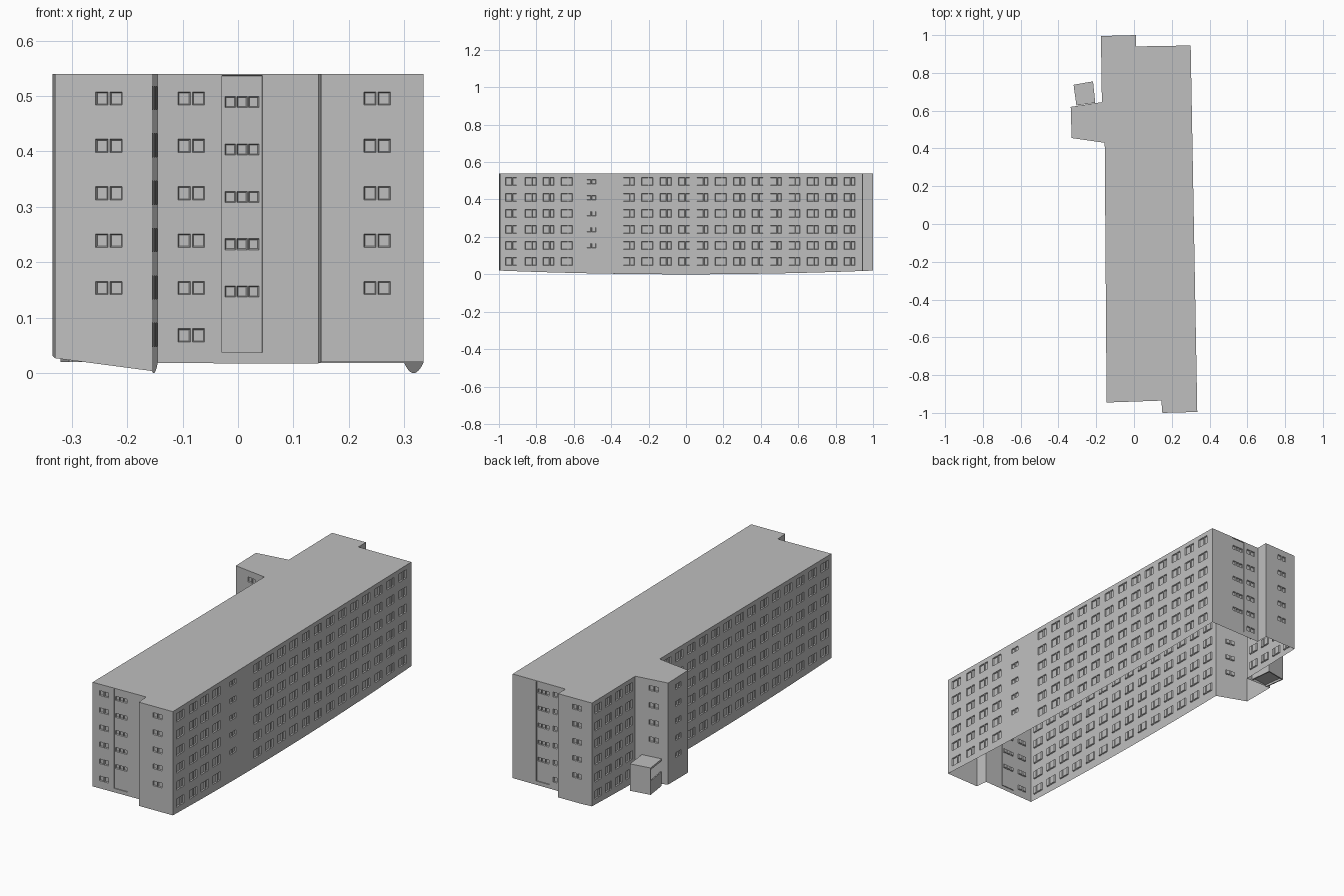
import bpy
import bmesh
from mathutils import Vector

if "Cube" in bpy.data.objects:
    bpy.data.objects.remove(bpy.data.objects["Cube"], do_unlink=True)

TOP = 0.54
FLOOR = 0.0855

concrete = bpy.data.materials.new("concrete_grey")
concrete.use_nodes = True
GREY = (0.52, 0.52, 0.52, 1)
concrete.diffuse_color = GREY
concrete.node_tree.nodes["Principled BSDF"].inputs["Base Color"].default_value = GREY


def finish(bm, name):
    mesh = bpy.data.meshes.new(name)
    bm.to_mesh(mesh)
    bm.free()
    mesh.materials.append(concrete)
    ob = bpy.data.objects.new(name, mesh)
    bpy.context.collection.objects.link(ob)
    return ob


def ground(p):
    """Gently sloping lower edge of the walls."""
    return 0.02 * p.y ** 2 + 0.13 * max(0, -0.155 - p.x)


def wall(name, a, b, windows, panels=()):
    """Wall sheet from a to b with recessed rectangles (u0, u1, z0, z1)."""
    a, b = Vector((*a, 0)), Vector((*b, 0))
    length, axis = (b - a).length, (b - a).normalized()
    rects = list(windows) + list(panels)
    us = sorted({0, round(length, 4)} | {round(v, 4) for r in rects for v in r[:2]})
    zs = sorted({0, TOP} | {round(v, 4) for r in rects for v in r[2:]})
    bm = bmesh.new()
    grid = []
    for u in us:
        p = a + axis * u
        grid.append([bm.verts.new((p.x, p.y, z if z else ground(p))) for z in zs])
    for c0, c1 in zip(grid, grid[1:]):
        for j in range(len(zs) - 1):
            bm.faces.new((c0[j], c1[j], c1[j + 1], c0[j + 1]))

    def recess(group, rim, depth):
        chosen = []
        for f in bm.faces:
            c = f.calc_center_median()
            u = (c - a).dot(axis)
            if any(r[0] < u < r[1] and r[2] < c.z < r[3] for r in group):
                chosen.append(f)
        if chosen:
            bm.normal_update()
            bmesh.ops.inset_region(bm, faces=chosen, thickness=rim, depth=-depth,
                                   use_even_offset=True)

    recess(panels, 0.0005, 0.004)
    recess(windows, 0.002, 0.006)
    return finish(bm, name)


def rows(panes, z0, height, first=0, last=6):
    return [(u0, u1, z0 + FLOOR * i, z0 + FLOOR * i + height)
            for i in range(first, last) for u0, u1 in panes]


def pair(u, first=0):
    """Two small square windows side by side on every floor."""
    return rows([(u, u + 0.022), (u + 0.026, u + 0.048)], 0.056, 0.024, first)


def stairs(u):
    """Triple stairwell windows."""
    return rows([(u + 0.021 * i, u + 0.021 * i + 0.019) for i in range(3)], 0.137, 0.02, 0, 5)


def large(starts, width=0.06):
    """Big two-pane windows on every floor."""
    split = width * 0.58
    panes = [p for s in starts for p in ((s, s + split), (s + split + 0.003, s + width))]
    return rows(panes, 0.048, 0.042)


# Footprint, counter-clockwise from the front left corner
A, B, C, D = (-0.145, -0.945), (0.145, -0.935), (0.15, -1.0), (0.335, -0.995)
E, F, G, H = (0.30, 0.945), (0.01, 0.94), (0.01, 1.0), (-0.175, 0.995)
I, J, K, L = (-0.17, 0.645), (-0.335, 0.62), (-0.33, 0.455), (-0.155, 0.43)

# End walls
wall("front_wall", A, B, pair(0.037) + stairs(0.122), [(0.116, 0.189, 0.037, 0.537)])
wall("front_step", B, C, [])
wall("front_bay", C, D, pair(0.077, 1))
wall("back_wall", E, F, stairs(0.135) + pair(0.222), [(0.129, 0.202, 0.037, 0.537)])
wall("back_step", F, G, [])
wall("back_bay", G, H, pair(0.08, 1))

# Long walls
east = [0.03, 0.135, 0.23, 0.328] + [0.66 + 0.0983 * i for i in range(13)]
wall("left_long_wall", D, E, large(east) + pair(0.465, 1))
wall("right_long_wall", L, A, large([0.03 + 0.097 * i for i in range(14)]))
wall("right_rear_wall", H, I, large([0.025 + 0.083 * i for i in range(4)], 0.052))

# Side wing
wall("wing_back", I, J, pair(0.07, 2))
wall("wing_side", J, K, pair(0.06, 1))
wall("wing_front", K, L, pair(0.074, 1))

# Flat roof
bm = bmesh.new()
bm.faces.new([bm.verts.new((*p, TOP)) for p in (A, B, C, D, E, F, G, H, I, J, K, L)])
finish(bm, "roof")


def prism(name, outline, z0, z1):
    bm = bmesh.new()
    base = bm.faces.new([bm.verts.new((*p, z0)) for p in outline])
    ext = bmesh.ops.extrude_face_region(bm, geom=[base], use_keep_orig=True)
    moved = [v for v in ext["geom"] if isinstance(v, bmesh.types.BMVert)]
    bmesh.ops.translate(bm, verts=moved, vec=(0, 0, z1 - z0))
    bmesh.ops.recalc_face_normals(bm, faces=bm.faces)
    return finish(bm, name)


def strip(name, p, q, z0, z1, t=0.006):
    """Thin upright wall between two points."""
    p, q = Vector(p), Vector(q)
    d = (q - p).normalized() * t
    n = Vector((-d.y, d.x))
    return prism(name, [p, q, q + n, p + n], z0, z1)


# Entrance porch behind the wing
P, Q, R, S = (-0.305, 0.628), (-0.205, 0.642), (-0.217, 0.755), (-0.32, 0.737)
prism("porch_canopy", [P, Q, R, S], 0.145, 0.155)
prism("porch_floor", [P, Q, R, S], 0.03, 0.038)
strip("porch_back_wall", R, S, 0.02, 0.145)
strip("porch_inner_wall", Q, R, 0.02, 0.145)
strip("porch_parapet", S, P, 0.02, 0.09)
